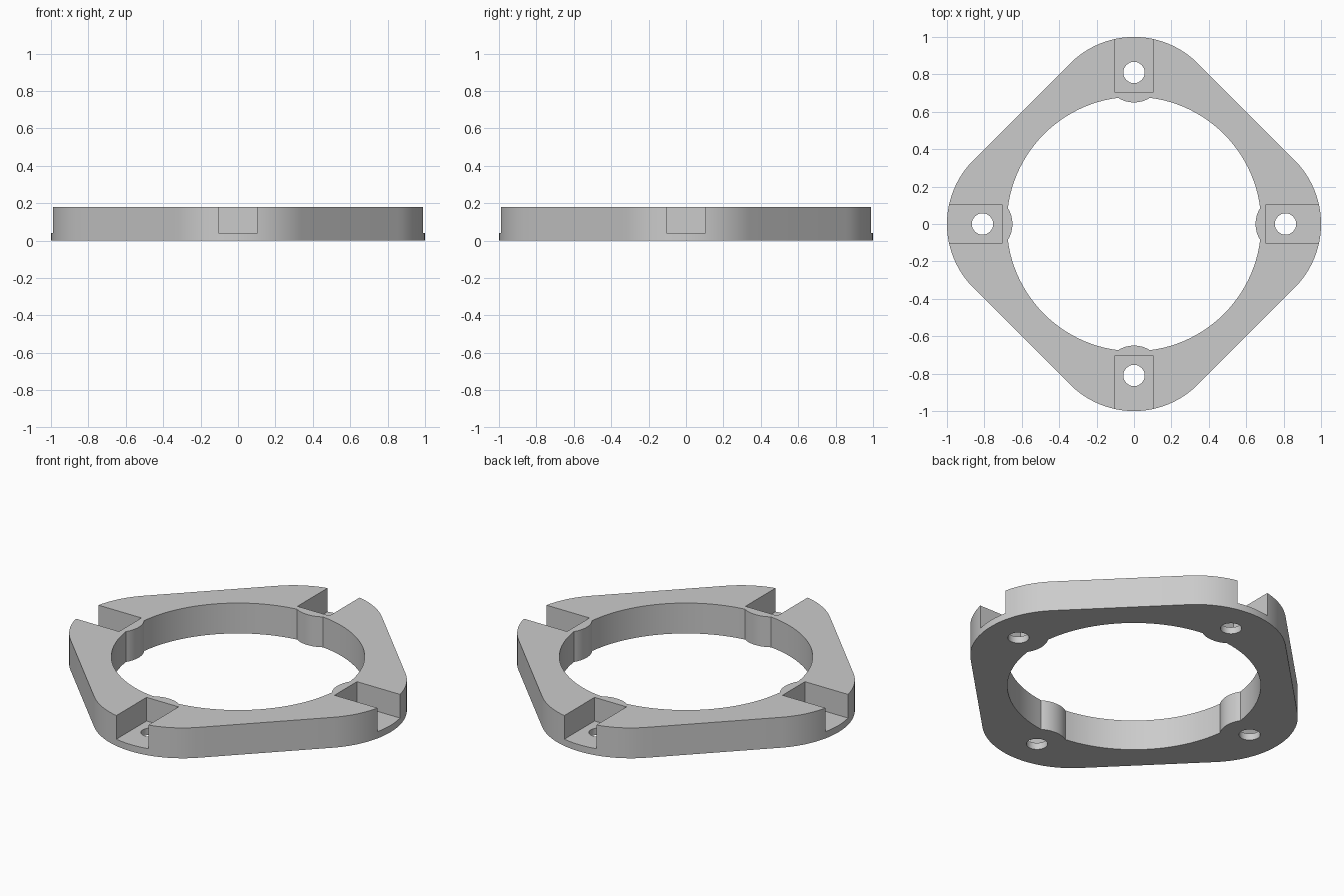
import bpy
import bmesh
from math import acos, atan2, cos, sin, pi, radians
from mathutils import Matrix

cube = bpy.data.objects.get("Cube")
if cube:
    bpy.data.objects.remove(cube, do_unlink=True)

HEIGHT, FLOOR = 0.18, 0.04
CORNER_C, CORNER_R = 0.517, 0.483      # rounded lobes
BORE_R = 0.68                          # central opening
BOLT_D, BOLT_R, BOSS_R = 0.81, 0.057, 0.16
SLOT_IN, SLOT_HALF = 0.706, 0.105

grey = bpy.data.materials.new("light grey")
grey.use_nodes = True
colour = (0.6, 0.6, 0.6, 1)
grey.diffuse_color = colour
grey.node_tree.nodes["Principled BSDF"].inputs["Base Color"].default_value = colour


def arc(cx, radius, start, end, steps):
    """Points on an arc centred on the x axis."""
    angles = [start + (end - start) * i / steps for i in range(steps + 1)]
    return [(cx + radius * cos(a), radius * sin(a)) for a in angles]


def four_fold(points):
    """Repeat a run of points every quarter turn."""
    turns = [(1, 0), (0, 1), (-1, 0), (0, -1)]
    return [(x * c - y * s, x * s + y * c) for c, s in turns for x, y in points]


def prism(name, outlines, z0, z1):
    """Extrude closed outlines into one object."""
    bm = bmesh.new()
    for outline in outlines:
        face = bm.faces.new([bm.verts.new((x, y, z0)) for x, y in outline])
        top = bmesh.ops.extrude_face_region(bm, geom=[face])["geom"]
        verts = [v for v in top if isinstance(v, bmesh.types.BMVert)]
        bmesh.ops.translate(bm, verts=verts, vec=(0, 0, z1 - z0))
    bmesh.ops.recalc_face_normals(bm, faces=bm.faces)
    mesh = bpy.data.meshes.new(name)
    bm.to_mesh(mesh)
    bm.free()
    mesh.materials.append(grey)
    obj = bpy.data.objects.new(name, mesh)
    bpy.context.collection.objects.link(obj)
    return obj


def quarter_copies(points):
    """Four separate outlines, one per side."""
    spins = [Matrix.Rotation(k * pi / 2, 2) for k in range(4)]
    return [[tuple(m @ Matrix(((x,), (y,))).col[0]) for x, y in points] for m in spins]


# Plate with four rounded lobes
plate = prism("flange_plate", [four_fold(arc(CORNER_C, CORNER_R, -pi / 4, pi / 4, 24))],
              0, HEIGHT)

# Central opening, bulged inward around each bolt hole
phi = acos((BORE_R ** 2 + BOLT_D ** 2 - BOSS_R ** 2) / (2 * BORE_R * BOLT_D))
beta = atan2(BORE_R * sin(phi), BORE_R * cos(phi) - BOLT_D)
boss = arc(BOLT_D, BOSS_R, 2 * pi - beta, beta, 12)
bore = arc(0, BORE_R, phi, pi / 2 - phi, 24)[1:-1]
opening = prism("opening_cutter", [four_fold(boss + bore)], -0.1, HEIGHT + 0.1)

# Square slots open to the outside, and bolt holes through their floors
slot = [(SLOT_IN, -SLOT_HALF), (1.2, -SLOT_HALF), (1.2, SLOT_HALF), (SLOT_IN, SLOT_HALF)]


def turned(points):
    """One outline for each quarter turn."""
    whole, n = four_fold(points), len(points)
    return [whole[k * n:(k + 1) * n] for k in range(4)]


slots = prism("slot_cutter", turned(slot), FLOOR, HEIGHT + 0.1)
holes = prism("bolt_hole_cutter", turned(arc(BOLT_D, BOLT_R, 0, 2 * pi, 32)[:-1]),
              -0.1, HEIGHT + 0.1)

# Cut the plate
bpy.ops.object.select_all(action="DESELECT")
bpy.context.view_layer.objects.active = plate
plate.select_set(True)
for cutter in (opening, slots, holes):
    cutter.hide_render = True
    mod = plate.modifiers.new(cutter.name, "BOOLEAN")
    mod.operation = "DIFFERENCE"
    mod.solver = "EXACT"
    mod.object = cutter
    bpy.ops.object.modifier_apply(modifier=mod.name)
    bpy.data.objects.remove(cutter, do_unlink=True)

bpy.ops.object.shade_smooth_by_angle(angle=radians(30))
